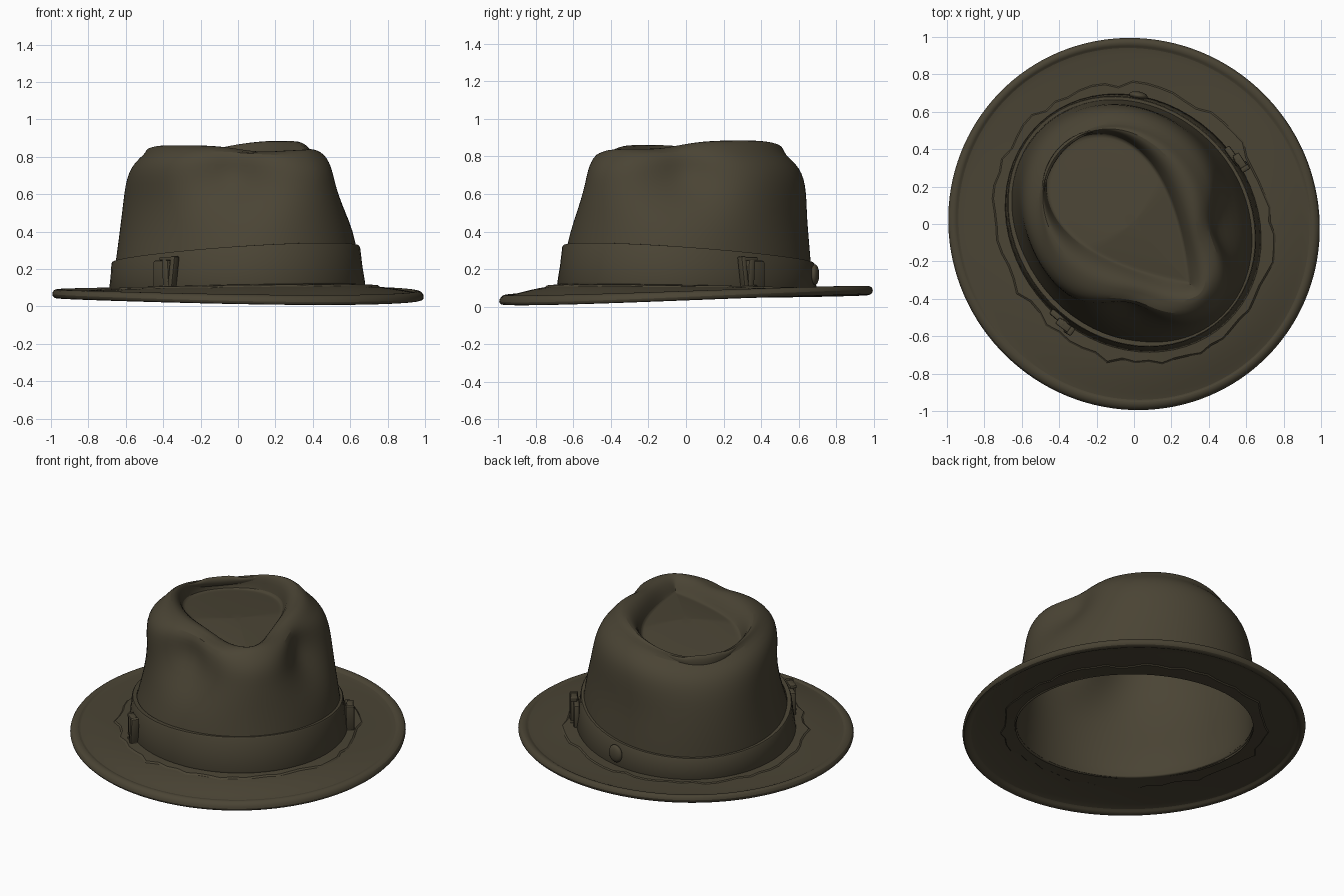
import bpy, bmesh, math, random
from math import sin, cos, pi, exp, radians
from mathutils import Vector, Matrix

cube = bpy.data.objects.get("Cube")
if cube:
    bpy.data.objects.remove(cube, do_unlink=True)
random.seed(4)

TURN = Matrix.Rotation(radians(-47), 4, 'Z')   # the hat faces diagonally
N = 64                                         # points around each ring

felt = bpy.data.materials.new("dark olive felt")
felt.use_nodes = True
COLOR = (0.069, 0.058, 0.035, 1)
felt.diffuse_color = COLOR
felt.node_tree.nodes["Principled BSDF"].inputs["Base Color"].default_value = COLOR


def finish(name, bm, subsurf=0, thickness=0, angle=40):
    bmesh.ops.recalc_face_normals(bm, faces=bm.faces)
    mesh = bpy.data.meshes.new(name)
    bm.to_mesh(mesh)
    bm.free()
    mesh.materials.append(felt)
    obj = bpy.data.objects.new(name, mesh)
    bpy.context.collection.objects.link(obj)
    if thickness:
        mod = obj.modifiers.new("thickness", 'SOLIDIFY')
        mod.thickness, mod.offset = thickness, -1
    if subsurf:
        mod = obj.modifiers.new("smooth", 'SUBSURF')
        mod.levels = mod.render_levels = subsurf
    bpy.ops.object.select_all(action='DESELECT')
    obj.select_set(True)
    bpy.context.view_layer.objects.active = obj
    bpy.ops.object.shade_smooth_by_angle(angle=radians(angle))
    return obj


def loft(name, rings, loop=False, cap=None, **kw):
    """Skin rings, each a function of the angle t giving a point."""
    bm = bmesh.new()
    rows = [[bm.verts.new(TURN @ Vector(ring(2 * pi * i / N))) for i in range(N)]
            for ring in rings]
    pairs = list(zip(rows, rows[1:])) + ([(rows[-1], rows[0])] if loop else [])
    for a, b in pairs:
        for i in range(N):
            j = (i + 1) % N
            bm.faces.new((a[i], a[j], b[j], b[i]))
    if cap:
        top = bm.verts.new(TURN @ Vector(cap))
        for i in range(N):
            bm.faces.new((rows[-1][i], rows[-1][(i + 1) % N], top))
    return finish(name, bm, **kw)


def oval(t, front, back, side):
    c = cos(t)
    return Vector(((front if c > 0 else back) * c, side * sin(t), 0))


def gauss(x, width):
    return exp(-(x / width) ** 2)


def ramp(x, low, high):
    return max(0, min(1, (x - low) / (high - low)))


def off_front(t):
    return math.degrees(math.acos(max(-1, min(1, cos(t)))))


# Crown: tapering wall with two front pinches, ridge and teardrop crease
WALL = [(.07, .705, .715, .625), (.2, .70, .715, .61), (.34, .68, .71, .59),
        (.46, .665, .70, .575), (.57, .655, .685, .565), (.66, .645, .665, .555),
        (.73, .635, .64, .535), (.79, .61, .60, .50), (.835, .575, .55, .445)]


def wall_point(z, front, back, side, t):
    right = max(0, -sin(t)) * (-.035 * ramp(z, .2, .4) + .055 * ramp(z, .6, .8))
    p = oval(t, front, back, side + right)
    push = .03 * gauss(math.degrees(t) - 133, 35) * ramp(z, .45, .75)
    push -= .16 * gauss(off_front(t) - 50, 25) * gauss(z - .71, .18)
    return p + p.normalized() * push


def wall_ring(z, *size):
    def ring(t):
        p = wall_point(z, *size, t)
        upper = max(0, z - .55) / .285
        drop = .075 * max(0, -cos(t)) ** 3 + .03 * max(0, cos(t)) ** 4
        return (p.x, p.y, z - drop * upper)
    return ring


def tear(t):
    return Vector((-.06 + .5 * cos(t), .38 * sin(t) * abs(sin(t / 2)), 0))


def ridge_ring(k, dz):
    """k = 0 at the shoulder, 1 at the teardrop crease."""
    def ring(t):
        p = wall_point(*WALL[-1], t).lerp(tear(t), k)
        drop = .08 * max(0, -cos(t)) ** 3 + .035 * max(0, cos(t)) ** 4
        tilt = .012 * sin(t) - .026 * gauss(off_front(t) - 42, 22)
        return (p.x, p.y, .875 - drop + tilt + dz)
    return ring


def floor_ring(k, z):
    def ring(t):
        p = tear(t) * k
        return (p.x, p.y, z + (.055 if cos(t) < 0 else -.02) * cos(t) * k)
    return ring


crown_rings = [wall_ring(*w) for w in WALL]
crown_rings += [ridge_ring(.22, -.008), ridge_ring(.45, .003), ridge_ring(.68, -.012),
                ridge_ring(.88, -.05)]
crown_rings += [floor_ring(k, z) for k, z in
                [(1, .778), (.96, .774), (.85, .778), (.5, .784), (.2, .787)]]
loft("crown", crown_rings, cap=(-.01, 0, .787), subsurf=1, thickness=.015)


# Brim: dips at the front, lifts on the left, thick rolled edge
def brim_point(s, t, dz=0):
    inner = oval(t, .69, .70, .61)
    p = inner.lerp(oval(t, 1.01, 1.01, .988), s)
    rim = .051 - .027 * cos(t) + .014 * sin(t) ** 2 + .015 * sin(t)
    base = .09 + .018 * cos(t)
    return (p.x, p.y, base + (rim - base) * s ** 1.7 + dz)


def brim_ring(s, dz):
    return lambda t: brim_point(s, t, dz)


SECTION = [(0, .012), (.25, .011), (.5, .011), (.75, .011), (.845, .012), (.86, .02),
           (.91, .026), (.97, .021), (1, 0)]
section = SECTION + [(s, -dz) for s, dz in reversed(SECTION[:-1])]
loft("brim", [brim_ring(s, dz) for s, dz in section], loop=True, subsurf=1)


# Uneven felt seam on both faces of the brim
def seam(name, side):
    edge = [.29 + random.uniform(-.07, .05) for _ in range(N)]

    def at(t):
        return edge[round(t / (2 * pi) * N) % N]
    loft(name, [lambda t: brim_point(.0, t, side * .016),
                lambda t: brim_point(at(t) - .03, t, side * .017),
                lambda t: brim_point(at(t), t, side * .009)], angle=25)


seam("upper_seam", 1)
seam("lower_seam", -1)


# Hat band: taller in front, lower behind
def band_ring(k, out):
    def ring(t):
        low, high = .097 + .025 * cos(t), .28 + .06 * cos(t)
        z = low + k * (high - low)
        f = (z - .09) / .25
        p = oval(t, .725 - .035 * f, .735 - .01 * f, .64 - .035 * f)
        p += p.normalized() * out
        return (p.x, p.y, z)
    return ring


loft("hat_band", [band_ring(k, o) for k, o in
                  [(0, -.02), (0, 0), (.04, .004), (.5, .002), (.96, .004), (1, 0),
                   (1, -.025)]], loop=True)


# Buckles and button fixed against the band
def on_band(t, z, out, tilt=0):
    p = oval(t, .72, .73, .63)
    n = Vector((cos(t) / .72, sin(t) / .63, 0)).normalized()
    turn = Matrix.Rotation(math.atan2(n.y, n.x), 4, 'Z')
    return (TURN @ Matrix.Translation(p + n * out + Vector((0, 0, z)))
            @ turn @ Matrix.Rotation(tilt, 4, 'X'))


def block(name, t, z, out, size, tilt=0):
    bm = bmesh.new()
    bmesh.ops.create_cube(bm, size=1)
    bmesh.ops.scale(bm, vec=size, verts=bm.verts)
    bmesh.ops.bevel(bm, geom=bm.edges[:], offset=min(size) * .3, segments=2,
                    affect='EDGES', profile=.5)
    bmesh.ops.transform(bm, matrix=on_band(t, z, out, tilt), verts=bm.verts)
    finish(name, bm)


for label, sign in (("left", 1), ("right", -1)):
    t = sign * radians(79)
    block(label + "_strap_end", t + sign * .06, .17, .01, (.035, .12, .15))
    block(label + "_strap_fold", t + sign * .01, .18, .022, (.045, .045, .17), -.06 * sign)
    block(label + "_buckle_bar", t - sign * .05, .18, .028, (.05, .03, .18), .12 * sign)
    for z in (.105, .255):
        block(label + "_buckle_rail", t, z, .025, (.04, .09, .02))

bm = bmesh.new()
bmesh.ops.create_uvsphere(bm, u_segments=24, v_segments=12, radius=1)
bmesh.ops.scale(bm, vec=(.022, .05, .055), verts=bm.verts)
bmesh.ops.transform(bm, matrix=on_band(radians(131), .17, .012), verts=bm.verts)
finish("button", bm)
